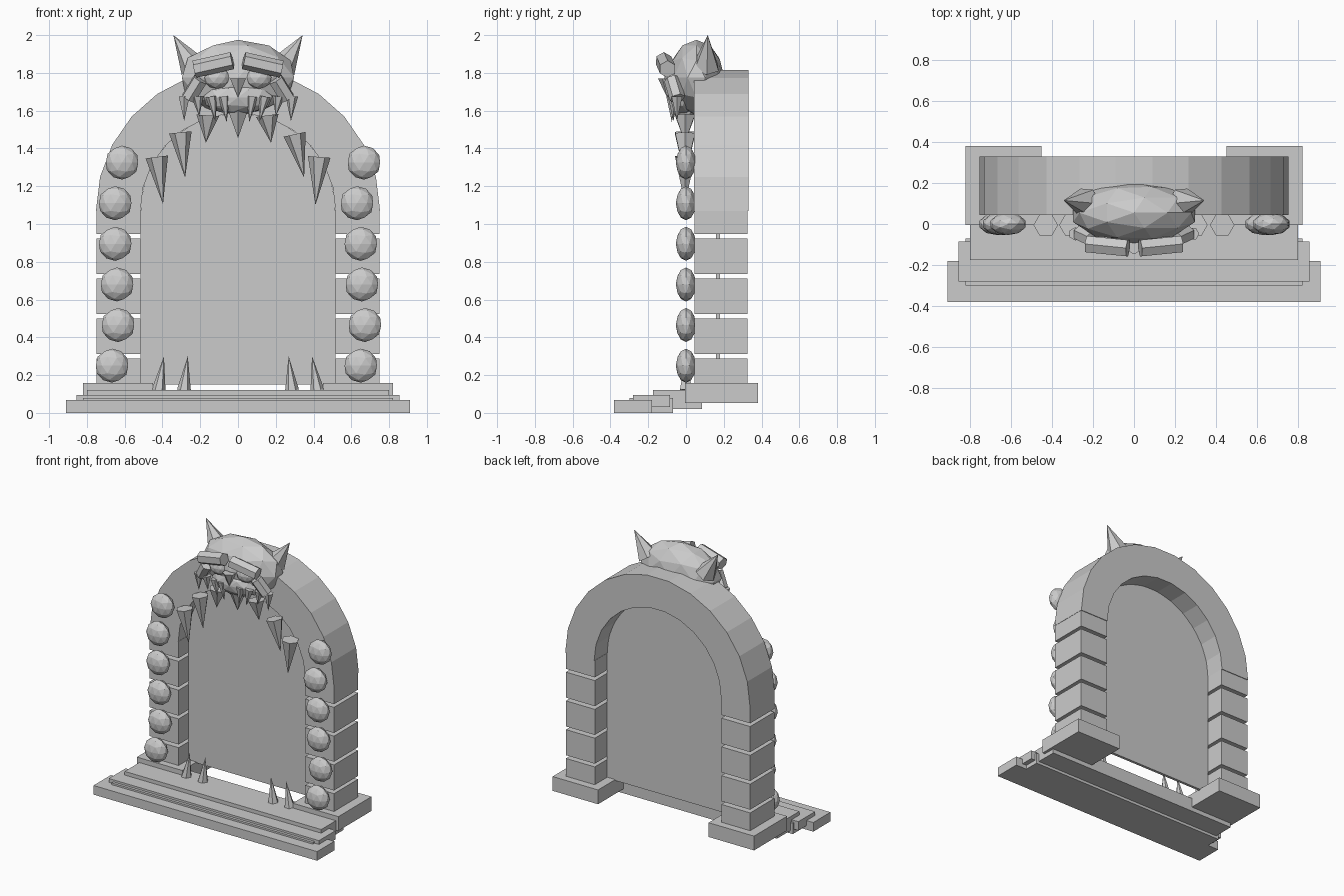
import bpy, bmesh, math
from mathutils import Vector

if "Cube" in bpy.data.objects:
    bpy.data.objects.remove(bpy.data.objects["Cube"])


def finish(name, bm):
    bmesh.ops.recalc_face_normals(bm, faces=bm.faces)
    me = bpy.data.meshes.new(name)
    bm.to_mesh(me)
    bm.free()
    ob = bpy.data.objects.new(name, me)
    bpy.context.collection.objects.link(ob)
    return ob


def box(name, x, y, z):
    bm = bmesh.new()
    bmesh.ops.create_cube(bm, size=1)
    for v in bm.verts:
        v.co = [r[0] + (c + 0.5) * (r[1] - r[0]) for c, r in zip(v.co, (x, y, z))]
    return finish(name, bm)


def taper(name, a, b, r1, r2=0.0, sides=6):
    """Cone or prism running from point a to point b."""
    a, b = Vector(a), Vector(b)
    bm = bmesh.new()
    bmesh.ops.create_cone(bm, cap_ends=True, segments=sides, radius1=r1, radius2=r2,
                          depth=(b - a).length)
    ob = finish(name, bm)
    ob.location = (a + b) / 2
    ob.rotation_mode = 'QUATERNION'
    ob.rotation_quaternion = (b - a).to_track_quat('Z', 'Y')
    return ob


def ball(name, loc, scale, sub=2):
    bm = bmesh.new()
    bmesh.ops.create_icosphere(bm, subdivisions=sub, radius=1)
    for v in bm.verts:
        v.co = [c * s for c, s in zip(v.co, scale)]
    ob = finish(name, bm)
    ob.location = loc
    return ob


def extrude_outline(name, pts, y0, y1):
    bm = bmesh.new()
    f = bm.faces.new([bm.verts.new((x, y0, z)) for x, z in pts])
    r = bmesh.ops.extrude_face_region(bm, geom=[f])
    for v in r['geom']:
        if isinstance(v, bmesh.types.BMVert):
            v.co.y = y1
    return finish(name, bm)


def arc(r, n, cz=1.07):
    return [(r * math.cos(math.pi * i / n), cz + r * math.sin(math.pi * i / n))
            for i in range(n + 1)]


# Steps
box("step_core", (-.82, .82), (-.30, -.07), (0, .08))
box("lower_step", (-.91, .91), (-.38, -.18), (0, .067))
box("middle_step", (-.855, .855), (-.28, -.085), (.03, .095))
box("threshold", (-.80, .80), (-.175, .085), (.02, .122))

# Piers: plinths and stacked blocks
for s in (-1, 1):
    box("plinth", sorted((s * .45, s * .82)), (-.005, .38), (.052, .157))
    for i in range(5):
        top = .288 + .2117 * i if i < 4 else 1.07
        low = .10 + .2117 * i
        box("pier_block", sorted((s * .515, s * .75)), (.045, .325), (low, top))

# Arch ring and door panel
extrude_outline("arch_ring", arc(.752, 13) + arc(.517, 13)[::-1], .043, .33)
extrude_outline("door_panel", [(-.515, .15), (.515, .15)] + arc(.515, 26), .16, .18)

# Rounded studs along the piers
left = [-.667, -.635, -.64, -.65, -.65, -.614]
right = [.65, .672, .656, .65, .63, .667]
for row in (left, right):
    for i, x in enumerate(row):
        ball("pier_stud", (x, 0, .25 + .215 * i), (.09, .054, .09))

# Hanging teeth around the arch
for bx, bz, tx, tz in [(-.43, 1.355, -.397, 1.105), (-.305, 1.485, -.28, 1.245),
                       (-.16, 1.575, -.17, 1.43), (0, 1.60, 0, 1.455),
                       (.155, 1.575, .175, 1.43), (.30, 1.475, .35, 1.245),
                       (.43, 1.355, .41, 1.10)]:
    taper("arch_tooth", (bx, -.005, bz), (tx, -.005, tz), .06)

# Spikes on the threshold
for bx, tx in [(-.42, -.392), (-.286, -.266), (.286, .268), (.42, .392)]:
    taper("threshold_spike", (bx, 0, .12), (tx, 0, .30), .037)

# Beast head
ball("head", (0, .055, 1.775), (.312, .148, .20))
ball("muzzle", (0, -.02, 1.67), (.19, .08, .09))
taper("nose", (0, -.10, 1.77), (0, -.10, 1.67), .048)
for s in (-1, 1):
    taper("ear", (s * .235, .105, 1.83), (s * .342, .115, 2.0), .075)
    ball("eye", (s * .11, -.065, 1.775), (.07, .05, .06))
    taper("brow", (s * .23, -.098, 1.82), (s * .03, -.118, 1.865), .046, .046)
    taper("cheek", (s * .20, -.075, 1.765), (s * .262, -.045, 1.665), .042, .042)

# Teeth of the head
for x, tx, tz in [(-.285, -.285, 1.545), (-.215, -.205, 1.57), (-.14, -.12, 1.545),
                  (-.075, -.06, 1.54), (.075, .06, 1.54), (.14, .115, 1.545),
                  (.215, .20, 1.57), (.285, .28, 1.545)]:
    y = -.085 + abs(x) * .13
    taper("head_tooth", (x, y, 1.675), (tx, y, tz), .033)
